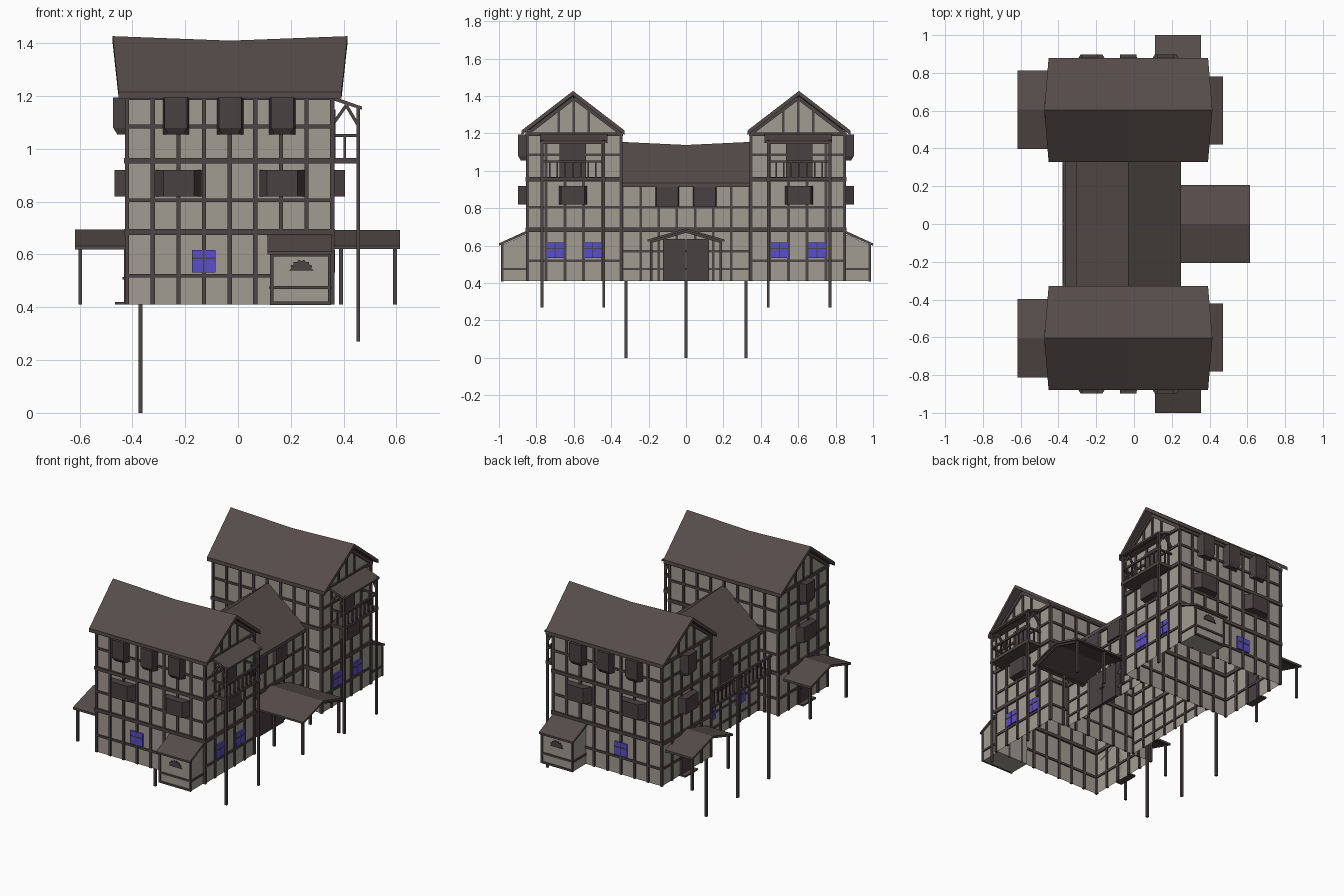
import bpy, bmesh, math
from mathutils import Vector

if "Cube" in bpy.data.objects:
    bpy.data.objects.remove(bpy.data.objects["Cube"])


def material(name, c):
    m = bpy.data.materials.new(name)
    m.diffuse_color = (*c, 1)
    m.use_nodes = True
    m.node_tree.nodes["Principled BSDF"].inputs["Base Color"].default_value = m.diffuse_color
    return m


PLASTER = material("plaster", (0.36, 0.335, 0.285))
ROOF = material("roof_brown", (0.092, 0.072, 0.068))
TIMBER = material("timber_brown", (0.075, 0.060, 0.058))
PANEL = material("shutter_brown", (0.068, 0.053, 0.055))
GLASS = material("blue_glass", (0.10, 0.075, 0.62))


class Part:
    """Collects solids into one object; mirror=True copies it to the other wing."""
    def __init__(self, name, mat, mirror=False):
        self.name, self.mat, self.mirror, self.bm = name, mat, mirror, bmesh.new()

    def loft(self, loops, bottom=True):
        rows = [[self.bm.verts.new(p) for p in l] for l in loops]
        n = len(rows[0])
        for a, b in zip(rows, rows[1:]):
            for i in range(n):
                j = (i + 1) % n
                self.bm.faces.new((a[i], a[j], b[j], b[i]))
        if bottom:
            self.bm.faces.new(rows[0])
        self.bm.faces.new(rows[-1])

    def box(self, lo, hi, bottom=True):
        xy = [(lo[0], lo[1]), (hi[0], lo[1]), (hi[0], hi[1]), (lo[0], hi[1])]
        self.loft([[(x, y, z) for x, y in xy] for z in (lo[2], hi[2])], bottom)

    def bar(self, p, q, w=0.014):
        p, q = Vector(p), Vector(q)
        d = (q - p).normalized()
        s = d.cross(Vector((0, 0, 1)) if abs(d.z) < 0.9 else Vector((0, 1, 0))).normalized() * w / 2
        t = d.cross(s).normalized() * w / 2
        self.loft([[e + s + t, e - s + t, e - s - t, e + s - t] for e in (p, q)])

    def done(self):
        bmesh.ops.recalc_face_normals(self.bm, faces=self.bm.faces)
        me = bpy.data.meshes.new(self.name)
        self.bm.to_mesh(me)
        self.bm.free()
        me.materials.append(self.mat)
        ob = bpy.data.objects.new(self.name, me)
        bpy.context.collection.objects.link(ob)
        if self.mirror:
            m = ob.modifiers.new("other_wing", 'MIRROR')
            m.use_axis = (False, True, False)


def on(axis, plane, u, z):
    """Point on a vertical wall: axis 'x' means the wall has constant x."""
    return (plane, u, z) if axis == 'x' else (u, plane, z)


def framing(part, axis, plane, u0, u1, n, z0, z1, rails, w=0.016):
    for i in range(n + 1):
        u = u0 + (u1 - u0) * i / n
        part.bar(on(axis, plane, u, z0), on(axis, plane, u, z1), w)
    for z, zw in rails:
        part.bar(on(axis, plane, u0 - zw / 2, z), on(axis, plane, u1 + zw / 2, z), zw)


def window(glass, frame, axis, plane, out, u, z=0.575, w=0.09, h=0.085):
    p0, p1 = sorted((plane, plane + out * 0.009))
    glass.box(*zip(*[sorted(c) for c in zip(on(axis, p0, u - w / 2, z - h / 2), on(axis, p1, u + w / 2, z + h / 2))]))
    p = plane + out * 0.008
    frame.bar(on(axis, p, u, z - h / 2), on(axis, p, u, z + h / 2), 0.006)
    frame.bar(on(axis, p, u - w / 2, z + 0.01), on(axis, p, u + w / 2, z + 0.01), 0.006)


def bay(part, axis, plane, out, u, z0, z1, w, front, depth, foot=0.0):
    def ring(z, k):
        d = plane + out * depth * k
        return [on(axis, plane, u - w / 2, z), on(axis, d, u - front / 2 * k, z),
                on(axis, d, u + front / 2 * k, z), on(axis, plane, u + w / 2, z)]
    rings = [ring(z0, 1), ring(z1, 1)]
    if foot:
        rings.insert(0, ring(z0 - foot, 0.7))
    part.loft(rings)


def gable(y, mid, half, z0, z1, t):
    """Thin pitched roof cross-section as (across, z) pairs."""
    return [(mid - half, z0), (mid, z1), (mid + half, z0), (mid + half, z0 - t), (mid, z1 - t), (mid - half, z0 - t)]


X0, X1, Y0, Y1, G = -0.42, 0.357, -0.848, -0.347, 0.41

# --- wing walls, open underneath ---
p = Part("wing_walls", PLASTER, True)
p.box((X0, Y0, G), (X1, Y1, 1.2), False)
p.loft([[(x, Y0, 1.2), (x, Y1, 1.2), (x, -0.6, 1.39)] for x in (X0, X1)])
p.done()

# --- wing timber framing ---
p = Part("wing_timbers", TIMBER, True)
rails = [(0.52, .014), (0.685, .022), (0.805, .014), (0.955, .022), (1.085, .014), (1.195, .02)]
for y in (Y0, Y1):
    framing(p, 'y', y, X0, X1, 8, G, 1.2, rails)
for x in (X0, X1):
    framing(p, 'x', x, Y0, Y1, 5, G, 1.2, rails)
    for y in (-0.68, -0.6, -0.52):
        p.bar((x, y, 1.2), (x, y, 1.385 - 0.74 * abs(y + 0.6)))
    for y in (Y0, Y1):
        p.bar((x, y, 1.2), (x, -0.6, 1.39), 0.02)
p.done()

# --- sagging wing roofs ---
p = Part("wing_roof", ROOF, True)
loops = []
for xe, xr, zr in ((-0.452, -0.475, 1.427), (-0.03, -0.03, 1.41), (0.392, 0.415, 1.427)):
    sec = gable(0, -0.604, 0.276, 1.215, zr, 0.024)
    loops.append([(xr if abs(y + 0.604) < 0.01 else xe, y, z) for y, z in sec])
p.loft(loops)
p.done()

# --- projecting shuttered bays ---
p = Part("shutter_bays", PANEL, True)
for x in (-0.225, 0.168):
    bay(p, 'y', Y0, -1, x, 0.82, 0.92, 0.175, 0.115, 0.05)
for x in (-0.235, -0.03, 0.168):
    bay(p, 'y', Y0, -1, x, 1.08, 1.195, 0.1, 0.085, 0.05, 0.025)
for x, o in ((X0, -1), (X1, 1)):
    bay(p, 'x', x, o, -0.605, 0.82, 0.92, 0.15, 0.125, 0.048)
bay(p, 'x', X0, -1, -0.605, 1.08, 1.195, 0.11, 0.085, 0.053, 0.025)
p.box((X1, -0.675, 0.96), (X1 + 0.012, -0.535, 1.15))
p.done()

# --- ground-floor windows ---
g, f = Part("wing_window_panes", GLASS, True), Part("wing_window_bars", TIMBER, True)
window(g, f, 'y', Y0, -1, -0.13)
for y in (-0.7, -0.5):
    window(g, f, 'x', X1, 1, y)
g.done(); f.done()

# --- side sheds with lean-to roofs and fan ornament ---
p = Part("shed_walls", PLASTER, True)
p.loft([[(x, -0.84, G), (x, -0.84, 0.665), (x, -0.982, 0.605), (x, -0.982, G)] for x in (0.125, 0.348)])
p.done()
p = Part("shed_timbers", TIMBER, True)
framing(p, 'y', -0.982, 0.128, 0.346, 1, G, 0.61, [(0.475, .012), (0.6, .014), (0.415, .012)], 0.012)
for x in (0.125, 0.348):
    p.bar((x, -0.982, 0.475), (x, Y0, 0.475), 0.012)
fan = []
for i in range(15):
    a = math.pi * i / 14
    r = 0.046 if i % 2 == 0 else 0.038
    fan.append((0.24 + r * math.cos(a), 0.54 + r * 0.9 * math.sin(a)))
p.loft([[(x, y, z) for x, z in fan] for y in (-0.98, -0.989)])
p.done()
p = Part("shed_roof", ROOF, True)
p.loft([[(x, -0.84, 0.685), (x, -1.0, 0.612), (x, -1.0, 0.6), (x, -0.84, 0.668)] for x in (0.112, 0.356)])
p.done()

# --- front balconies on the gable ends ---
p = Part("gable_balcony", TIMBER, True)
p.box((X1, -0.78, 0.945), (0.462, -0.43, 0.965))
for y in (-0.77, -0.44):
    p.bar((0.455, y, 0.27), (0.455, y, 1.165), 0.014)
    p.bar((X1, y, 1.05), (0.455, y, 1.05), 0.011)
    p.bar((0.405, y, 0.96), (0.405, y, 1.05), 0.009)
    p.bar((0.455, y, 1.09), (0.41, y, 1.165), 0.012)
    p.bar((X1, y, 1.09), (0.41, y, 1.165), 0.012)
p.bar((0.455, -0.77, 1.05), (0.455, -0.44, 1.05), 0.012)
p.bar((0.455, -0.77, 1.15), (0.455, -0.44, 1.15), 0.014)
for i in range(1, 8):
    y = -0.77 + 0.33 * i / 8
    p.bar((0.455, y, 0.96), (0.455, y, 1.05), 0.008)
p.done()
p = Part("balcony_roof", ROOF, True)
p.loft([[(X1, y, 1.2), (0.47, y, 1.16), (0.47, y, 1.148), (X1, y, 1.185)] for y in (-0.78, -0.42)])
p.done()

# --- rear doors with awnings and steps ---
p = Part("rear_awning", ROOF, True)
p.loft([[(x, y, z) for y, z in gable(0, -0.605, 0.207, 0.632, 0.695, 0.014)] for x in (-0.617, X0)])
p.done()
p = Part("rear_awning_posts", TIMBER, True)
for y in (-0.79, -0.42):
    p.bar((-0.597, y, G), (-0.597, y, 0.63), 0.014)
    p.bar((-0.61, y, 0.625), (X0, y, 0.625), 0.012)
p.box((-0.465, -0.67, G), (X0, -0.54, 0.42))
p.done()
p = Part("rear_door", PANEL, True)
p.box((-0.432, -0.66, G), (X0, -0.55, 0.62))
p.box((-0.438, -0.57, 0.505), (-0.43, -0.56, 0.515))
p.done()

# --- middle block ---
MX0, MX1, MY = -0.28, 0.225, 0.345
p = Part("middle_walls", PLASTER)
p.box((MX0, -MY, G), (MX1, MY, 0.92), False)
p.done()
p = Part("middle_timbers", TIMBER)
for x in (MX0, MX1):
    framing(p, 'x', x, -0.34, 0.34, 7, G, 0.92, [(0.475, .012), (0.57, .012), (0.685, .022), (0.805, .014), (0.925, .02)], 0.014)
p.done()
p = Part("middle_roof", ROOF)
p.loft([[(x, y, z) for x, z in gable(0, -0.028, 0.278, 0.935, zr, 0.022)]
        for y, zr in ((-0.36, 1.155), (0, 1.138), (0.36, 1.155))])
p.done()
p = Part("middle_shutters", PANEL)
for y in (-0.1, 0.1):
    bay(p, 'x', MX1, 1, y, 0.81, 0.92, 0.125, 0.115, 0.02)
p.box((MX0 - 0.012, -0.07, 0.69), (MX0, 0.07, 0.88))
p.done()
g, f = Part("middle_window_panes", GLASS), Part("middle_window_bars", TIMBER)
for y in (-0.15, 0.15):
    window(g, f, 'x', MX0, -1, y)
g.done(); f.done()

# --- main double door ---
p = Part("main_door", PANEL)
for s in (-1, 1):
    a, b = sorted((s * 0.002, s * 0.123))
    p.box((MX1, a, G), (MX1 + 0.02, b, 0.635))
    p.box((MX1 + 0.02, s * 0.01 - 0.005, 0.51), (MX1 + 0.028, s * 0.01 + 0.005, 0.52))
p.done()

# --- main porch ---
p = Part("porch_roof", ROOF)
p.loft([[(x, y, z) for y, z in gable(0, 0, 0.207, 0.632, 0.692, 0.012)] for x in (MX1, 0.613)])
p.done()
p = Part("porch_posts", TIMBER)
for y in (-0.185, 0.185):
    for x in (0.39, 0.595):
        p.bar((x, y, G), (x, y, 0.63), 0.014)
    p.bar((MX1, y, 0.627), (0.61, y, 0.627), 0.012)
    p.bar((0.595, y, 0.62), (0.595, 0, 0.675), 0.012)
p.done()

# --- rear gallery on tall posts ---
p = Part("rear_gallery", TIMBER)
p.box((-0.378, -MY, 0.68), (MX0, MY, 0.695))
p.bar((-0.37, -MY, 0.79), (-0.37, MY, 0.79), 0.013)
for y in (-0.32, 0, 0.32):
    p.bar((-0.37, y, 0), (-0.37, y, 0.79), 0.015)
for i in range(1, 16):
    y = -0.32 + 0.04 * i
    p.bar((-0.37, y, 0.69), (-0.37, y, 0.79), 0.008)
p.done()
